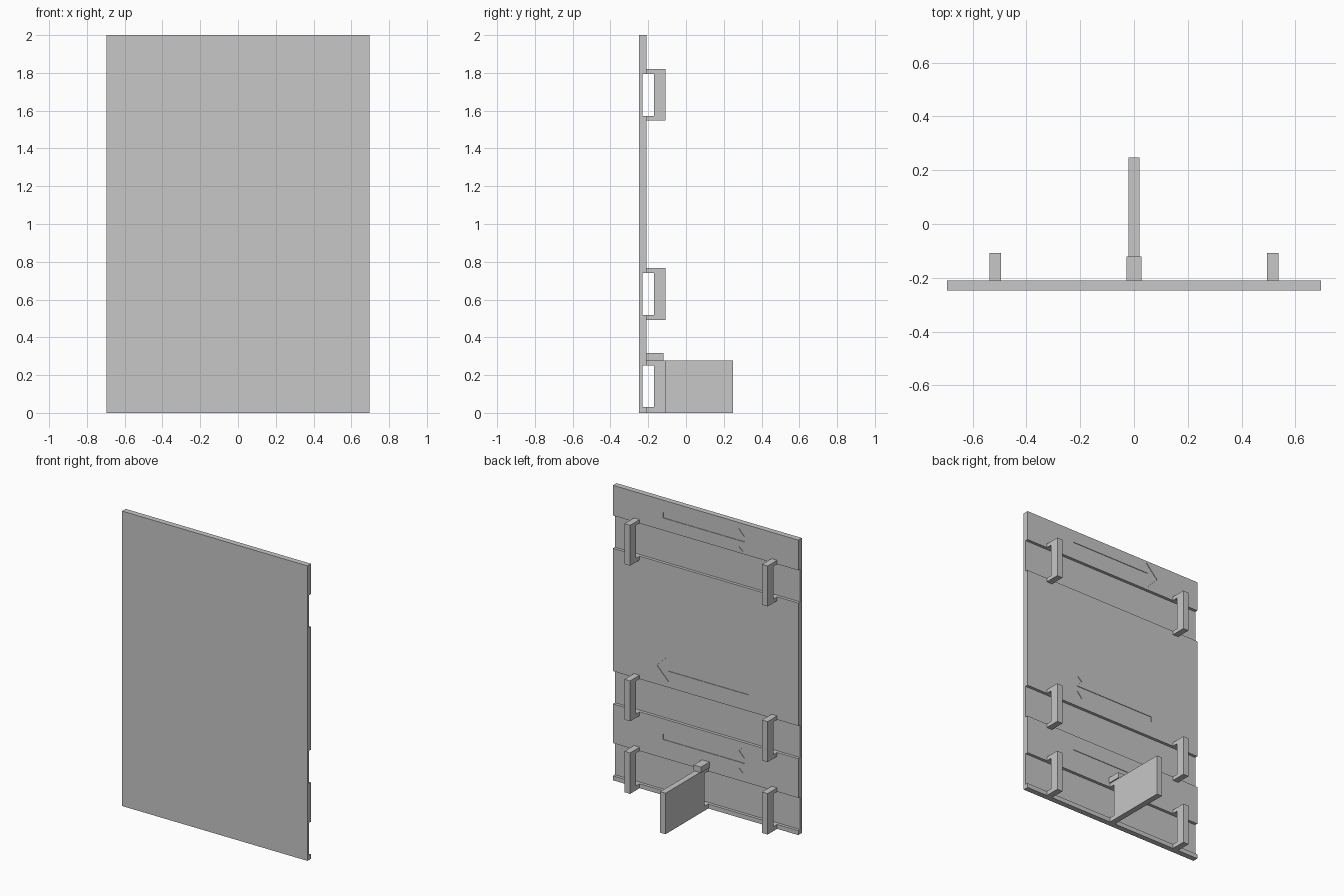
import bpy
import bmesh

cube = bpy.data.objects.get("Cube")
if cube:
    bpy.data.objects.remove(cube, do_unlink=True)

grey = bpy.data.materials.new("light_grey")
grey.use_nodes = True
colour = (0.57, 0.57, 0.57, 1)
grey.diffuse_color = colour
grey.node_tree.nodes["Principled BSDF"].inputs["Base Color"].default_value = colour

# Shared dimensions
HALF_W = 0.695
FRONT, FLOOR, BACK = -0.248, -0.23, -0.21   # panel front, channel floor, panel back
SLOT_BACK, CLIP_BACK, FIN_BACK = -0.169, -0.108, 0.248
SLOT_H, LIP = 0.222, 0.026
ARROW_DEPTH = 0.004
channels = {"lower": 0.03, "middle": 0.518, "upper": 1.573}


def prism(name, points, place, low, high):
    """Extrude a 2D outline from low to high; place maps (u, v, depth) to xyz."""
    bm = bmesh.new()
    face = bm.faces.new([bm.verts.new(place(u, v, low)) for u, v in points])
    top = bmesh.ops.extrude_face_region(bm, geom=[face])["geom"]
    moved = [g for g in top if isinstance(g, bmesh.types.BMVert)]
    start, end = place(0, 0, low), place(0, 0, high)
    bmesh.ops.translate(bm, verts=moved, vec=[b - a for a, b in zip(start, end)])
    bmesh.ops.recalc_face_normals(bm, faces=bm.faces)
    mesh = bpy.data.meshes.new(name)
    bm.to_mesh(mesh)
    bm.free()
    mesh.materials.append(grey)
    obj = bpy.data.objects.new(name, mesh)
    bpy.context.collection.objects.link(obj)
    return obj


def along_x(u, v, d):
    return (d, u, v)


def along_y(u, v, d):
    return (u, d, v)


def slotted(name, x, half, z, back, z_low, z_high):
    """C-shaped plate whose opening lines up with a channel."""
    outline = [(BACK, z_low), (back, z_low), (back, z_high), (BACK, z_high),
               (BACK, z + SLOT_H), (SLOT_BACK, z + SLOT_H), (SLOT_BACK, z), (BACK, z)]
    return prism(name, outline, along_x, x - half, x + half)


# Panel with three full-width channels across its back
profile = [(FRONT, 0), (BACK, 0)]
for z in channels.values():
    profile += [(BACK, z), (FLOOR, z), (FLOOR, z + SLOT_H), (BACK, z + SLOT_H)]
profile += [(BACK, 2), (FRONT, 2)]
panel = prism("panel", profile, along_x, -HALF_W, HALF_W)

# Shallow direction arrows sunk into the back
half_arrow = [(-0.32, 0.018), (0.288, 0.018), (0.25, 0.06), (0.28, 0.088)]
arrow = half_arrow + [(0.365, 0)] + [(u, -v) for u, v in reversed(half_arrow)]
for name, z, direction in (("lower", 0.395, -1), ("middle", 0.868, 1), ("upper", 1.897, -1)):
    cutter = prism(name + "_arrow_cutter", [(direction * u, z + v) for u, v in arrow],
                   along_y, BACK - ARROW_DEPTH, BACK + 0.02)
    cut = panel.modifiers.new(name + "_arrow", 'BOOLEAN')
    cut.operation = 'DIFFERENCE'
    cut.solver = 'EXACT'
    cut.object = cutter

# Apply the cuts, then drop the cutters
bpy.context.view_layer.update()
result = bpy.data.meshes.new_from_object(
    panel.evaluated_get(bpy.context.evaluated_depsgraph_get()))
cutters = [m.object for m in panel.modifiers]
panel.modifiers.clear()
panel.data = result
for cutter in cutters:
    bpy.data.objects.remove(cutter, do_unlink=True)

# Pairs of guide brackets over each channel
for name, z in channels.items():
    for side, x in (("left", 0.516), ("right", -0.516)):
        slotted(f"{name}_{side}_bracket", x, 0.021, z, CLIP_BACK,
                max(z - LIP, 0) if z > LIP * 2 else 0, z + SLOT_H + LIP)

# Central support fin and the block on top of it
fin_top = channels["lower"] + SLOT_H + LIP
slotted("support_fin", 0, 0.02, channels["lower"], FIN_BACK, 0, fin_top)
prism("fin_block", [(BACK, fin_top), (-0.12, fin_top), (-0.12, 0.317), (BACK, 0.317)],
      along_x, -0.028, 0.028)
